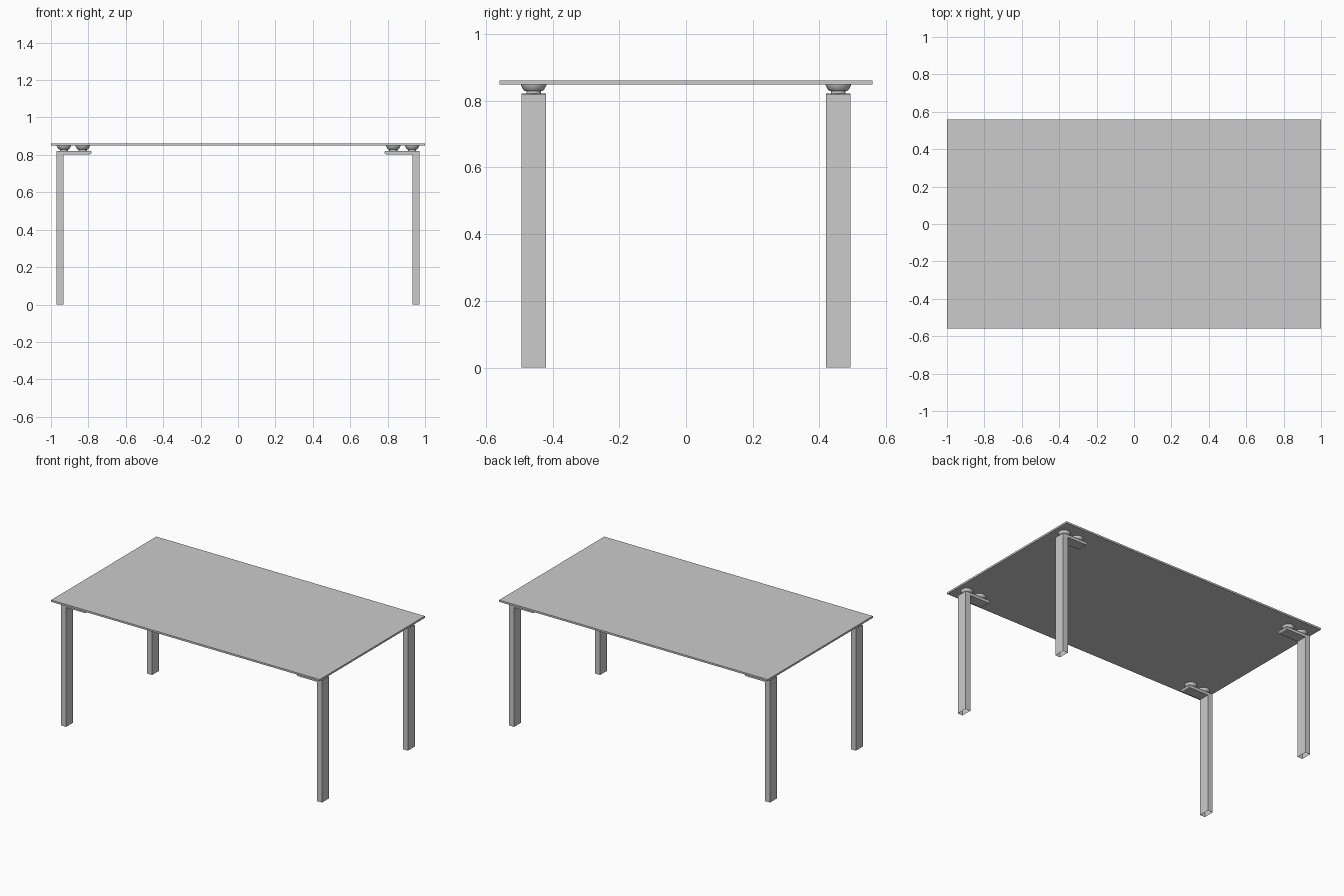
import bpy, bmesh, math

if "Cube" in bpy.data.objects:
    bpy.data.objects.remove(bpy.data.objects["Cube"])

TOP_Z, TABLE_H = 0.849, 0.861
ARM_LOW, ARM_HIGH = 0.803, 0.822
LEG_Y, LEG_W = 0.457, 0.073


def finish(bm, name, smooth=False):
    bmesh.ops.recalc_face_normals(bm, faces=bm.faces)
    mesh = bpy.data.meshes.new(name)
    bm.to_mesh(mesh)
    bm.free()
    obj = bpy.data.objects.new(name, mesh)
    bpy.context.collection.objects.link(obj)
    if smooth:
        bpy.context.view_layer.objects.active = obj
        obj.select_set(True)
        bpy.ops.object.shade_smooth_by_angle(angle=math.radians(35))
        obj.select_set(False)
    return obj


# Thin flat table top
bpy.ops.mesh.primitive_cube_add(size=1, location=(0, 0, (TOP_Z + TABLE_H) / 2))
top = bpy.context.object
top.name = "table_top"
top.scale = (2.0, 1.118, TABLE_H - TOP_Z)
bpy.ops.object.transform_apply(location=False, rotation=False, scale=True)


# Leg with inward arm: L profile with a rounded arm tip, open at the foot
def make_leg(name, sx, sy):
    r = (ARM_HIGH - ARM_LOW) / 2
    mid = (ARM_HIGH + ARM_LOW) / 2
    tip = [(0.783 + r - r * math.sin(a), mid - r * math.cos(a))
           for a in (math.pi * i / 8 for i in range(9))]
    profile = [(0.971, 0), (0.934, 0), (0.934, ARM_LOW)] + tip
    profile += [(0.968, ARM_HIGH), (0.971, ARM_HIGH - 0.003)]
    bm = bmesh.new()
    verts = [bm.verts.new((sx * x, sy * LEG_Y - LEG_W / 2, z)) for x, z in profile]
    face = bm.faces.new(verts)
    ext = bmesh.ops.extrude_face_region(bm, geom=[face], use_keep_orig=True)
    moved = [g for g in ext["geom"] if isinstance(g, bmesh.types.BMVert)]
    bmesh.ops.translate(bm, verts=moved, vec=(0, LEG_W, 0))
    bmesh.ops.recalc_face_normals(bm, faces=bm.faces)
    foot = [f for f in bm.faces if all(v.co.z < 1e-5 for v in f.verts)]
    bmesh.ops.delete(bm, geom=foot, context='FACES_ONLY')
    return finish(bm, name, True)


# Turned mounting puck: narrow neck flaring to a wide disc under the top
def make_puck(name, x, y):
    profile = [(0, ARM_HIGH), (0.022, ARM_HIGH), (0.022, 0.830), (0.027, 0.830),
               (0.031, 0.833), (0.038, 0.846), (0.0385, TOP_Z), (0, TOP_Z)]
    bm = bmesh.new()
    pts = [bm.verts.new((r, 0, z)) for r, z in profile]
    edges = [bm.edges.new(p) for p in zip(pts, pts[1:])]
    bmesh.ops.spin(bm, geom=pts + edges, cent=(0, 0, 0), axis=(0, 0, 1),
                   angle=math.tau, steps=32)
    bmesh.ops.remove_doubles(bm, verts=bm.verts, dist=1e-5)
    bmesh.ops.translate(bm, verts=bm.verts, vec=(x, y, 0))
    return finish(bm, name, True)


# One leg and two pucks in every corner
for side, sx in (("left", -1), ("right", 1)):
    for end, sy in (("front", -1), ("back", 1)):
        make_leg(f"{end}_{side}_leg", sx, sy)
        make_puck(f"{end}_{side}_outer_puck", sx * 0.931, sy * LEG_Y)
        make_puck(f"{end}_{side}_inner_puck", sx * 0.830, sy * LEG_Y)
